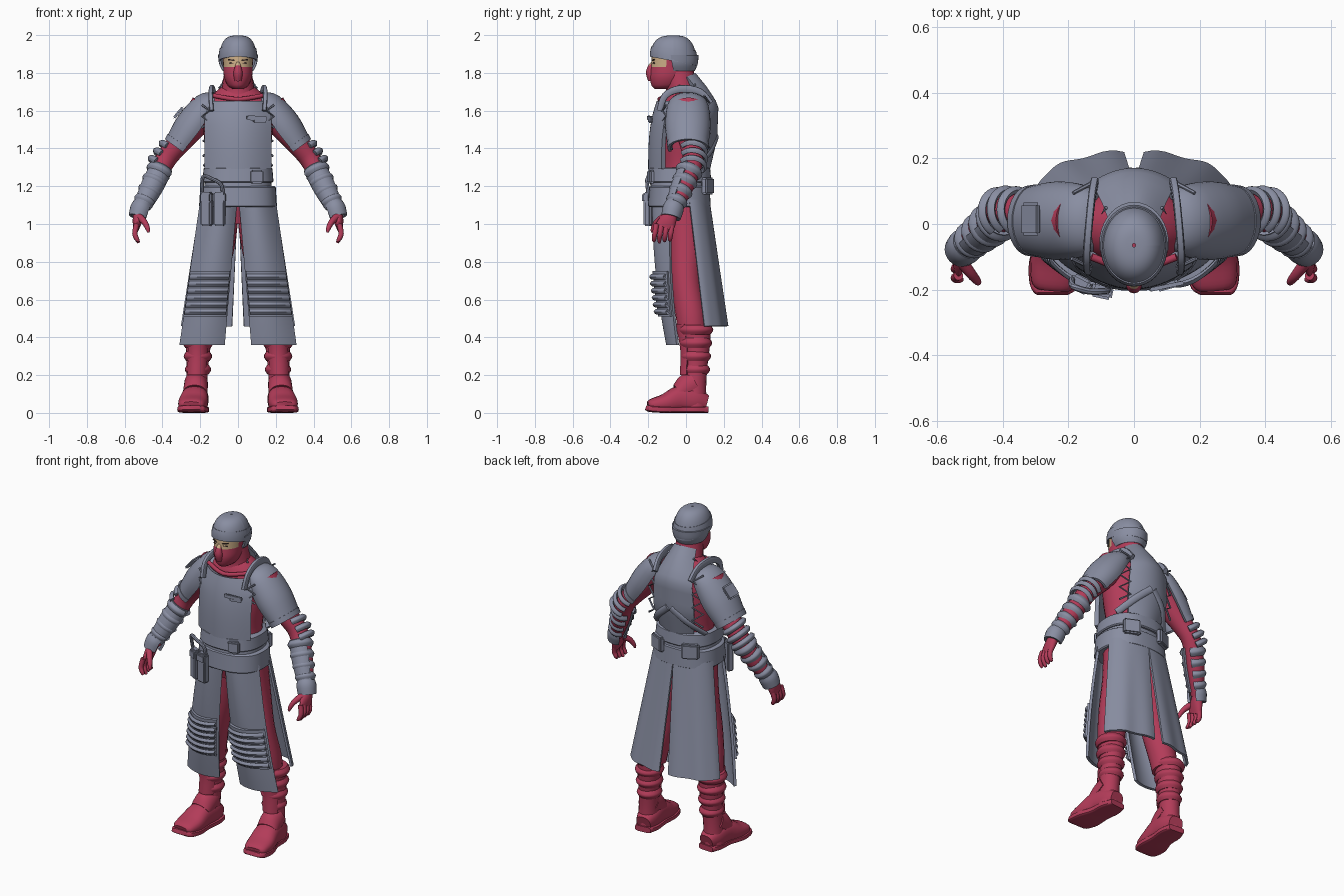
import bpy, bmesh, math
from mathutils import Vector, Matrix

if "Cube" in bpy.data.objects:
    bpy.data.objects.remove(bpy.data.objects["Cube"])


def material(name, r, g, b):
    m = bpy.data.materials.new(name)
    m.use_nodes = True
    m.diffuse_color = (r, g, b, 1)
    bsdf = next(n for n in m.node_tree.nodes if n.type == 'BSDF_PRINCIPLED')
    bsdf.inputs["Base Color"].default_value = (r, g, b, 1)
    return m


grey = material("slate grey", .25, .27, .36)
red = material("crimson", .45, .045, .1)
skin = material("skin", .6, .42, .24)
dark = material("dark brown", .05, .03, .025)


def finish(name, bm, mats, mirror=False, rule=None, angle=40):
    """Turn a bmesh into an object, smooth shaded with sharp edges kept."""
    bmesh.ops.recalc_face_normals(bm, faces=bm.faces[:])
    for f in bm.faces:
        f.smooth = True
        if rule:
            f.material_index = rule(f.calc_center_median())
    mesh = bpy.data.meshes.new(name)
    bm.to_mesh(mesh)
    bm.free()
    for m in (mats if isinstance(mats, list) else [mats]):
        mesh.materials.append(m)
    mesh.set_sharp_from_angle(angle=math.radians(angle))
    ob = bpy.data.objects.new(name, mesh)
    bpy.context.collection.objects.link(ob)
    if mirror:
        ob.modifiers.new("mirror", 'MIRROR')
    return ob


def spline(p, sub):
    """Smooth interpolation through rows of numbers."""
    out = []
    for i in range(len(p) - 1):
        quad = zip(p[max(i - 1, 0)], p[i], p[i + 1], p[min(i + 2, len(p) - 1)])
        quad = list(quad)
        for k in range(sub):
            t = k / sub
            out.append([.5 * (2 * b + (c - a) * t + (2 * a - 5 * b + 4 * c - d) * t * t
                              + (3 * b - a - 3 * c + d) * t ** 3) for a, b, c, d in quad])
    return out + [list(p[-1])]


def sweep(name, rings, mats, mirror=False, sides=20, sub=4, arc=None, thick=.015,
          square=2, up=(0, 1, 0), flat=False, rule=None, angle=40):
    """Skin rings (x, y, z, radius across, radius along up); arc leaves an open shell."""
    rings = spline([tuple(r) + (r[3],) if len(r) == 4 else r for r in rings], sub)
    bm = bmesh.new()
    pts = [Vector(r[:3]) for r in rings]
    rows = []
    for i, r in enumerate(rings):
        t = (pts[min(i + 1, len(pts) - 1)] - pts[max(i - 1, 0)]).normalized()
        if flat:
            t = Vector((0, 0, -1))
        across = t.cross(Vector(up)).normalized()
        along = across.cross(t)
        lo, hi = arc or (0, 360)
        row = []
        for k in range(sides + (1 if arc else 0)):
            a = math.radians(lo + (hi - lo) * k / sides)
            c, s = [math.copysign(abs(w) ** (2 / square), w) for w in (math.cos(a), math.sin(a))]
            row.append(bm.verts.new(pts[i] + across * c * r[3] + along * s * r[4]))
        rows.append(row)
    for a, b in zip(rows, rows[1:]):
        for k in range(sides):
            j = (k + 1) % len(a)
            bm.faces.new((a[k], a[j], b[j], b[k]))
    if arc:
        bmesh.ops.recalc_face_normals(bm, faces=bm.faces[:])
        bmesh.ops.solidify(bm, geom=bm.faces[:], thickness=thick)
    else:
        bm.faces.new(rows[0])
        bm.faces.new(rows[-1])
    return finish(name, bm, mats, mirror, rule, angle)


def panel(name, fn, mats, mirror=False, nu=14, nv=14, thick=.015):
    """Thick cloth or plate from a function of u and v in 0..1."""
    bm = bmesh.new()
    g = [[bm.verts.new(fn(i / nu, j / nv)) for i in range(nu + 1)] for j in range(nv + 1)]
    for a, b in zip(g, g[1:]):
        for i in range(nu):
            bm.faces.new((a[i], a[i + 1], b[i + 1], b[i]))
    bmesh.ops.recalc_face_normals(bm, faces=bm.faces[:])
    bmesh.ops.solidify(bm, geom=bm.faces[:], thickness=thick)
    return finish(name, bm, mats, mirror)


def box(name, loc, size, mats, turn=(0, 0, 0), bevel=.008, mirror=False):
    bm = bmesh.new()
    rot = Matrix.Rotation(math.radians(turn[2]), 4, 'Z') @ Matrix.Rotation(math.radians(turn[1]), 4, 'Y')
    rot = rot @ Matrix.Rotation(math.radians(turn[0]), 4, 'X')
    bmesh.ops.create_cube(bm, size=1, matrix=Matrix.Translation(loc) @ rot @ Matrix.Diagonal((*size, 1)))
    bmesh.ops.bevel(bm, geom=bm.edges[:], offset=bevel, segments=2, affect='EDGES')
    return finish(name, bm, mats, mirror)


def lerp(a, b, t):
    return a + (b - a) * t


def between(table, z):
    """Linear lookup in rows sorted by falling height."""
    for p, q in zip(table, table[1:]):
        if z >= q[0]:
            return [lerp(a, b, (z - p[0]) / (q[0] - p[0])) for a, b in zip(p, q)]
    return table[-1]


# Body, neck and head
sweep("torso", [(0, -.02, 1, .13, .09), (0, -.02, 1.15, .175, .13), (0, -.02, 1.3, .16, .12),
                (0, -.02, 1.46, .18, .135), (0, -.01, 1.6, .19, .12), (0, -.01, 1.68, .14, .1),
                (0, -.01, 1.73, .08, .07)], red, flat=True, sides=28)
sweep("neck_scarf", [(0, -.02, 1.64, .11, .1), (0, -.02, 1.7, .09, .085), (0, -.03, 1.76, .08, .08),
                     (0, -.04, 1.82, .07, .08)], red, flat=True)
sweep("collar_bar", [(-.13, -.1, 1.68, .012), (0, -.14, 1.66, .012), (.13, -.1, 1.68, .012)], red, sides=10)
sweep("head", [(0, -.115, 1.715, .03, .05), (0, -.105, 1.735, .055, .078), (0, -.095, 1.78, .074, .097),
               (0, -.085, 1.84, .078, .1), (0, -.08, 1.9, .08, .1)], [red, skin], flat=True, sides=32, sub=8,
      rule=lambda c: int(c.z > 1.83 and c.y < -.1))
sweep("mask_nose", [(0, -.165, 1.865, .008), (0, -.184, 1.835, .016), (0, -.188, 1.80, .024),
                    (0, -.18, 1.76, .02)], [red, skin], sides=12, rule=lambda c: int(c.z > 1.842))
box("eyes", (.034, -.172, 1.852), (.03, .009, .009), dark, (0, 0, 22), .003, True)
box("eyebrows", (.036, -.174, 1.868), (.04, .009, .007), dark, (0, -8, 22), .003, True)


# Cap with band and neck flap
def cap(grow, low, high):
    def shape(u, v):
        a, t = u * math.tau, lerp(low, high, v) * math.pi / 2
        r = max(math.cos(t), 0) ** .62 * grow
        y = math.sin(a) * .122 * r
        base = 1.872 - math.sin(a) * .022
        return (math.cos(a) * .1 * r, -.065 + y, base + (1.998 - base) * math.sin(t))
    return shape


panel("cap_dome", cap(1, 0, .995), grey, nu=36, nv=16, thick=.008)
panel("cap_band", cap(1.035, -.05, .3), grey, nu=36, nv=4, thick=.008)
sweep("cap_neck_flap", [(0, -.06, 1.895, .094, .115), (0, -.055, 1.85, .088, .105),
                        (0, -.05, 1.815, .07, .085)], grey, flat=True, arc=(-10, 190), thick=.012)


# Chest and back plates
def chest(u, v):
    s = 2 * u - 1
    w = .178 - .03 * max(0, v - .75) * 4
    return (s * w, -.2 + .07 * s * s + .045 * v ** 3, lerp(1.29, 1.65, v))


back_rows = [(1.8, .075, .05), (1.72, .1, .115), (1.63, .13, .172), (1.45, .14, .165), (1.28, .11, .125)]


def back(u, v):
    s, (z, w, y) = 2 * u - 1, between(back_rows, lerp(1.8, 1.28, v))
    return (s * w, y - .045 * s * s, z - .02 * s * s)


panel("chest_plate", chest, grey, thick=.025)
panel("back_plate", back, grey, thick=.025)
box("chest_pocket_flap", (.1, -.19, 1.56), (.11, .012, .025), grey, (0, 3, 12), .004)
box("chest_tag", (.115, -.187, 1.545), (.07, .012, .02), grey, (0, 0, 14), .004)
sweep("shoulder_straps", [(.14, -.14, 1.6, .016, .012), (.145, -.11, 1.68, .018, .012),
                          (.14, -.03, 1.715, .02, .012), (.13, .07, 1.7, .02, .012),
                          (.12, .13, 1.64, .016, .012)], grey, True, up=(1, 0, 0), square=4, sides=12)
sweep("back_lacing", [(.13 if i % 2 else .185, .125 - .03 * (i % 2 == 0), 1.68 - .04 * i, .006)
                      for i in range(9)], grey, True, sides=6, sub=1)
sweep("front_lacing", [(.15 if i % 2 else .19, -.125 + .02 * (i % 2 == 0), 1.63 - .03 * i, .006)
                       for i in range(5)], grey, True, sides=6, sub=1)
sweep("neck_lacing", [(.085 if i % 2 else .1, -.05 + .02 * i, 1.72 + .02 * (i % 2), .006)
                      for i in range(6)], grey, True, sides=6, sub=1)
sweep("back_cross_straps", [(.01, .165, 1.46, .02, .008), (.1, .13, 1.38, .02, .008),
                            (.17, .05, 1.3, .02, .008)], grey, True, sides=10)

# Belts, pockets and tool pouches
for name, low, high, rx, ry in (("upper_belt", 1.22, 1.3, .182, .163), ("waist_wrap", 1.15, 1.25, .175, .15),
                                ("lower_belt", 1.09, 1.2, .2, .16)):
    sweep(name, [(0, -.035, low, rx, ry), (0, -.035, low + .006, rx + .006, ry + .006),
                 (0, -.035, high - .006, rx, ry), (0, -.035, high, rx - .008, ry - .008)],
          grey, flat=True, sides=40, sub=1, square=2.4)
box("belt_pocket", (.1, -.185, 1.25), (.07, .03, .07), grey, (0, 0, 15))
box("back_belt_pockets", (.11, .115, 1.2), (.1, .035, .09), grey, (0, 0, -25), mirror=True)
for name, x, y, z, turn in (("outer_pouch", -.165, -.18, 1.08, -28), ("inner_pouch", -.098, -.2, 1.08, -12)):
    box(name, (x, y, z), (.062, .04, .18), grey, (0, 0, turn))
    box(name + "_flap", (x, y - .006, z + .06), (.067, .042, .05), grey, (0, 0, turn))
sweep("tool_handle", [(-.19, -.17, 1.17, .01), (-.185, -.19, 1.25, .01), (-.14, -.205, 1.24, .01),
                      (-.09, -.205, 1.21, .01), (-.08, -.2, 1.16, .01)], grey, sides=8)


# Split coat skirt
def front_skirt(u, z, out=0):
    v = (1.13 - z) / .77
    x = lerp(lerp(.004, .2, u), lerp(.07, .31, u), v)
    bend = ((u - .4) / .6) ** 2
    return (x, -.18 + .075 * v * v + bend * lerp(.1, .055, v) - out, z)


def back_skirt(u, v):
    a = u * math.radians(82)
    fold = .006 * math.sin(u * 14) * v
    return (.03 * v + lerp(.2, .275, v) * math.sin(a),
            lerp(-.01, .065, v) + (lerp(.135, .155, v) + fold) * math.cos(a) ** .8, lerp(1.13, .46, v))


panel("front_skirts", lambda u, v: front_skirt(u, lerp(1.13, .36, v)), grey, True, thick=.016)
panel("back_skirts", back_skirt, grey, True, nu=18, thick=.014)
panel("knee_pads", lambda u, v: front_skirt(lerp(.02, 1, u), lerp(.75, .51, v), .016), grey, True, thick=.025)
for i in range(6):
    top = .735 - .037 * i
    panel("knee_rib", lambda u, v: front_skirt(lerp(.03, .99, u), top - .03 * v, .024 + .012 * math.sin(v * math.pi)),
          grey, True, nv=4, thick=.015)

# Shoulder pads, elbows, arms and hands
sweep("arms", [(.17, .01, 1.62, .085), (.25, .015, 1.51, .075), (.33, .03, 1.41, .06), (.39, .035, 1.33, .055),
               (.455, -.01, 1.2, .052), (.52, -.07, 1.07, .036)], red, True)
sweep("shoulder_pads", [(.11, .01, 1.65, .045, .085), (.16, .01, 1.62, .082, .11), (.235, .01, 1.515, .1, .12),
                        (.315, .01, 1.405, .082, .105)], grey, True, arc=(-112, 112), thick=.02)
sweep("pad_rims", [(.30, .01, 1.425, .09, .111), (.318, .01, 1.4, .085, .108)], grey, True, arc=(-112, 112))
box("arm_badge", (-.315, .015, 1.59), (.085, .1, .015), grey, (0, -50, 0))
elbow = [(.345, .04, 1.405), (.375, .042, 1.365), (.402, .037, 1.325)]
for p in elbow:
    q = (p[0] + .022, p[1] - .004, p[2] - .028)
    sweep("elbow_rib", [(*p, .065), (*[(a + b) / 2 for a, b in zip(p, q)], .078), (*q, .065)],
          grey, True, arc=(-60, 130))
start, end = Vector((.405, .025, 1.3)), Vector((.51, -.062, 1.09))
sweep("forearm_guards", [(*start, .062), (*start.lerp(end, .5), .062), (*end, .048)], grey, True, arc=(-170, -15))
for i in range(4):
    p, m, q = [start.lerp(end, (i + f) / 4) for f in (.02, .4, .8)]
    r = .068 - .005 * i
    sweep("bracer_rib", [(*p, r - .008), (*m, r + .006), (*q, r - .008)], grey, True, arc=(-150, 150))
sweep("wrist_cuffs", [(.505, -.058, 1.105, .05), (.515, -.068, 1.08, .056), (.528, -.08, 1.035, .052)],
      grey, True, arc=(-140, 140))
sweep("palms", [(.52, -.07, 1.07, .03), (.532, -.095, 1.02, .026, .045), (.538, -.115, .98, .016, .05)], red, True)
for i in range(4):
    y = -.157 + .028 * i
    sweep("finger", [(.536, y, 1, .015), (.546, y - .008, .95, .014), (.535, y - .012, .92, .012),
                     (.525, y - .012, .9 + .008 * abs(i - 1), .007)], red, True, sides=10)
sweep("thumbs", [(.525, -.115, 1.04, .02), (.495, -.155, 1.01, .016), (.478, -.175, .975, .012),
                 (.474, -.18, .955, .006)], red, True, sides=10)

# Trousers and boots
sweep("trousers", [(.085, -.01, 1.12, .095, .11), (.11, 0, .9, .095, .095), (.15, 0, .7, .085, .08),
                   (.185, .025, .52, .078, .08), (.195, .035, .42, .07, .075)], red, True)
sweep("boot_shafts", [(.205, .04, .46, .07, .09), (.21, .055, .36, .066, .072), (.215, .052, .25, .058, .062),
                      (.22, .045, .14, .056, .062), (.225, .04, .03, .06, .07)], red, True, flat=True)
for z in (.44, .37, .3, .23):
    r = .056 + (z - .23) * .08
    sweep("boot_strap", [(.212, .05, z - .026, r, r + .006), (.212, .052, z, r + .014, r + .02),
                         (.212, .05, z + .026, r, r + .006)], red, True, flat=True)
sweep("shin_guards", [(.205, .035, .47, .062, .09), (.212, .04, .33, .06, .07), (.218, .035, .2, .058, .068)],
      red, True, flat=True, arc=(-150, -30))
sweep("boot_feet", [(.215, .108, .05, .045, .045), (.22, .05, .065, .064, .065), (.228, -.03, .075, .07, .07),
                    (.238, -.11, .052, .078, .05), (.246, -.18, .042, .068, .034), (.248, -.2, .038, .05, .022)],
      red, True, up=(0, 0, 1), square=2.5)
sweep("boot_soles", [(.215, .115, .017, .05, .017), (.22, .05, .017, .068, .017), (.226, -.03, .017, .066, .017),
                     (.238, -.12, .017, .082, .017), (.247, -.19, .022, .072, .017), (.248, -.213, .028, .05, .012)],
      red, True, up=(0, 0, 1), square=5)
sweep("ankle_bands", [(.222, .05, .16, .062, .068), (.224, .0, .13, .064, .07), (.228, -.04, .105, .064, .05)],
      red, True, up=(0, 0, 1), arc=(-20, 200))
